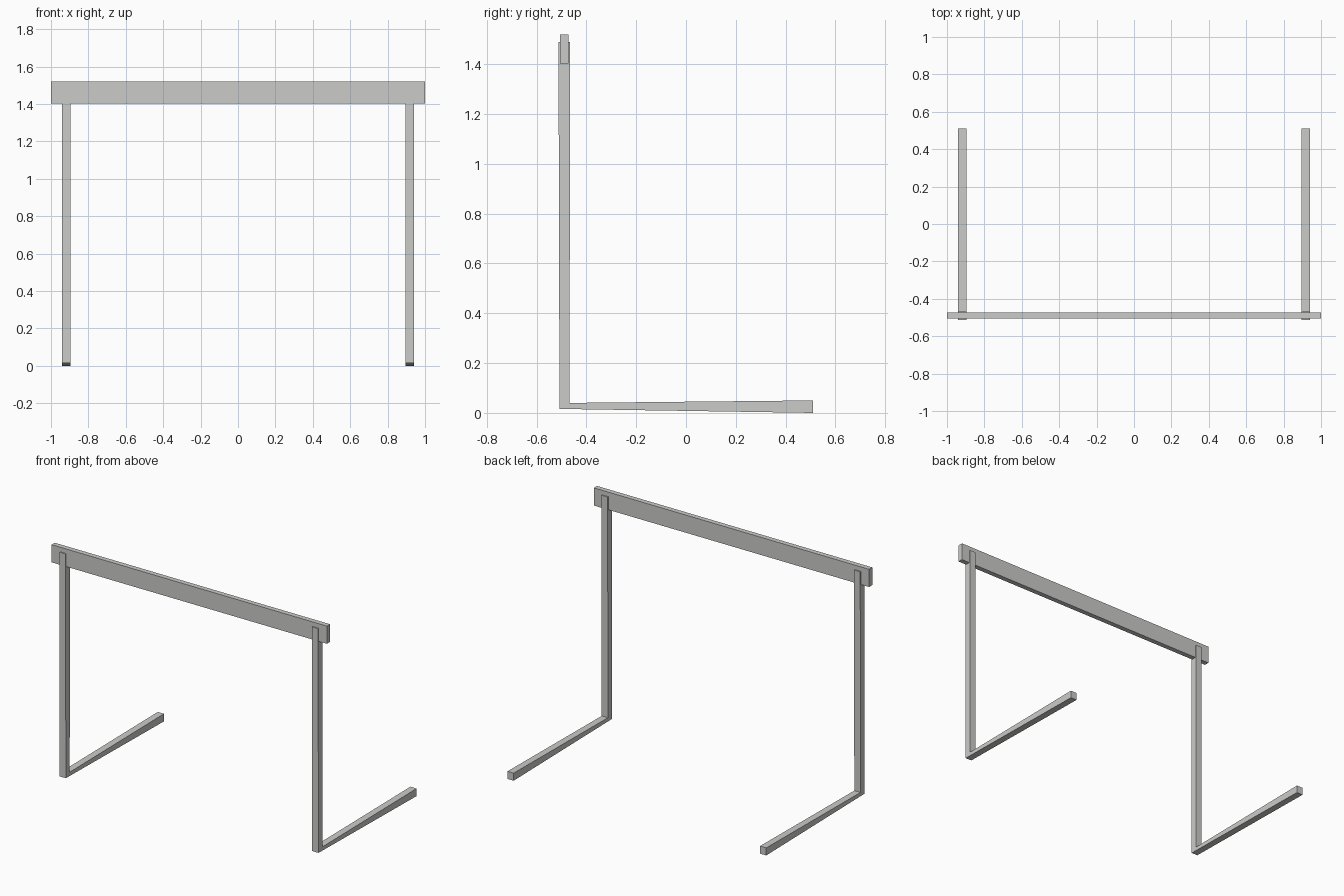
import bpy
import bmesh

cube = bpy.data.objects.get("Cube")
if cube:
    bpy.data.objects.remove(cube, do_unlink=True)

grey = bpy.data.materials.new("light grey")
grey.use_nodes = True
color = (0.6, 0.6, 0.59, 1)
grey.diffuse_color = color
grey.node_tree.nodes["Principled BSDF"].inputs["Base Color"].default_value = color


def extruded(name, profile, x0, x1):
    """Extrude a (y, z) outline from x0 to x1."""
    bm = bmesh.new()
    face = bm.faces.new([bm.verts.new((x0, y, z)) for y, z in profile])
    new = bmesh.ops.extrude_face_region(bm, geom=[face])["geom"]
    verts = [v for v in new if isinstance(v, bmesh.types.BMVert)]
    bmesh.ops.translate(bm, verts=verts, vec=(x1 - x0, 0, 0))
    bmesh.ops.recalc_face_normals(bm, faces=bm.faces)
    mesh = bpy.data.meshes.new(name)
    bm.to_mesh(mesh)
    bm.free()
    mesh.materials.append(grey)
    obj = bpy.data.objects.new(name, mesh)
    bpy.context.collection.objects.link(obj)
    return obj


# L-shaped stands: upright post and a foot running backwards, slightly tapered
stand = [(-0.508, 0.016), (0.51, 0.0), (0.51, 0.05), (-0.468, 0.04),
         (-0.465, 1.49), (-0.512, 1.49)]
for name, side in (("left_stand", 1), ("right_stand", -1)):
    extruded(name, stand, side * 0.895, side * 0.94)

# Crossbar board through the tops of the posts
bar = [(-0.505, 1.404), (-0.472, 1.404), (-0.472, 1.52), (-0.505, 1.52)]
extruded("crossbar", bar, -1, 1)
